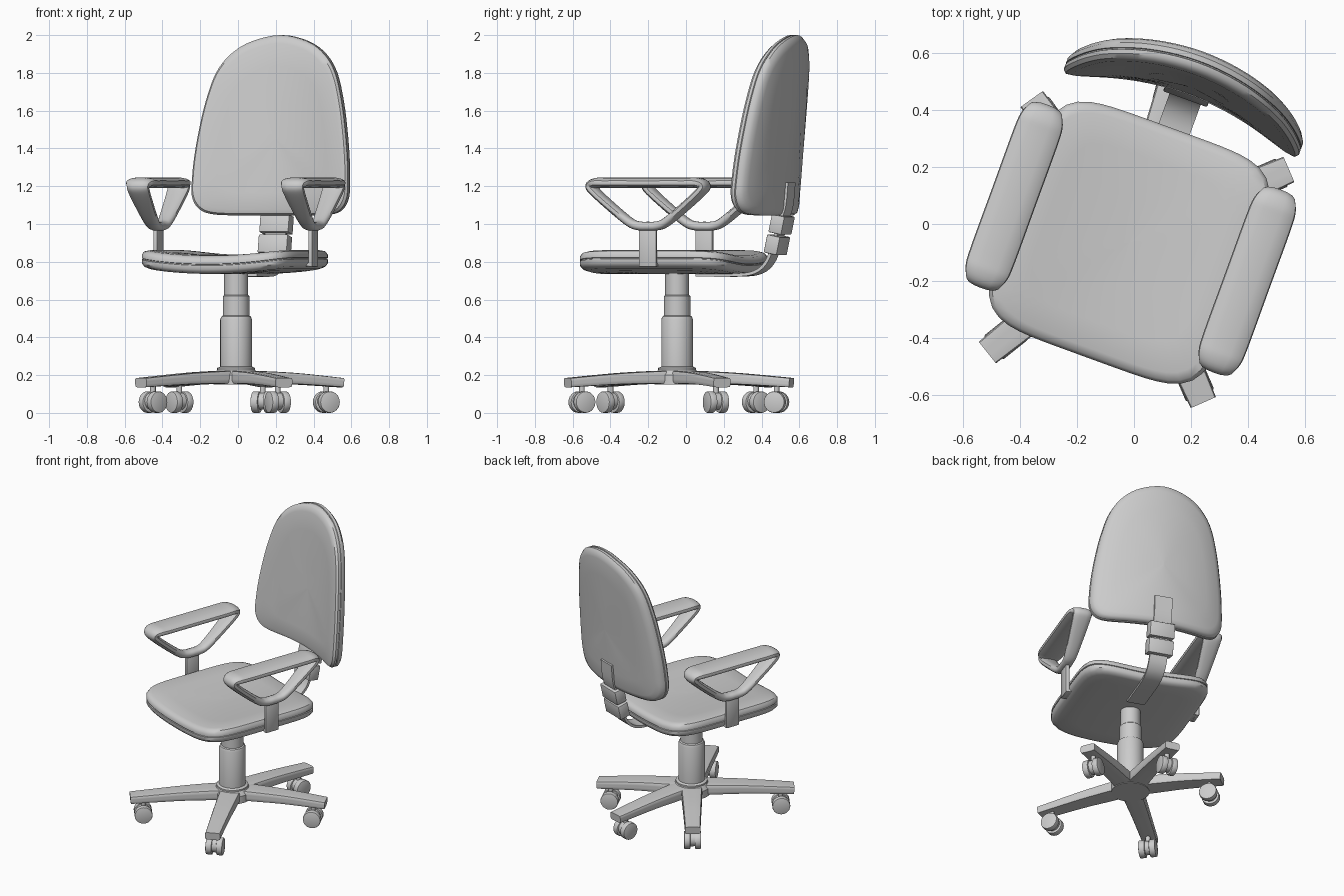
import bpy, bmesh, math
from mathutils import Matrix, Vector

if "Cube" in bpy.data.objects:
    bpy.data.objects.remove(bpy.data.objects["Cube"])

AXIS = Matrix.Translation((-0.01, -0.047, 0))
UPPER = AXIS @ Matrix.Rotation(math.radians(-20), 4, 'Z')   # seat swivelled on the base


def finish(name, bm, mat, angle=35):
    bmesh.ops.recalc_face_normals(bm, faces=bm.faces)
    me = bpy.data.meshes.new(name)
    bm.to_mesh(me)
    bm.free()
    me.transform(mat)
    me.shade_smooth()
    me.set_sharp_from_angle(angle=math.radians(angle))
    ob = bpy.data.objects.new(name, me)
    bpy.context.collection.objects.link(ob)
    return ob


def skin(bm, rings, closed=False):
    vs = [[bm.verts.new(p) for p in r] for r in rings]
    n = len(vs[0])
    pairs = list(zip(vs, vs[1:])) + ([(vs[-1], vs[0])] if closed else [])
    for a, b in pairs:
        for i in range(n):
            j = (i + 1) % n
            bm.faces.new((a[i], a[j], b[j], b[i]))
    if not closed:
        bm.faces.new(vs[0])
        bm.faces.new(vs[-1])


def superellipse(a, b, n, count, phase=0.0):
    pts = []
    for i in range(count):
        t = 2 * math.pi * i / count + phase
        c, s = math.cos(t), math.sin(t)
        r = (abs(c) ** n + abs(s) ** n) ** (-1 / n)
        pts.append((a * c * r, b * s * r))
    return pts


def catmull(pts, steps, closed):
    pts = [Vector(p) for p in pts]
    n, out = len(pts), []
    for i in range(n if closed else n - 1):
        get = lambda k: pts[k % n] if closed else pts[max(0, min(n - 1, k))]
        p0, p1, p2, p3 = get(i - 1), get(i), get(i + 1), get(i + 2)
        for k in range(steps):
            t = k / steps
            out.append(0.5 * (2 * p1 + (p2 - p0) * t + (2 * p0 - 5 * p1 + 4 * p2 - p3) * t * t
                              + (3 * p1 - p0 - 3 * p2 + p3) * t ** 3))
    return out if closed else out + [pts[-1]]


def sweep(name, path, mat, thick=None, closed=False, power=2.5, count=16, steps=5):
    """Path points are (y, z, width, thickness) in the yz plane."""
    pts = catmull(path, steps, closed)
    rings, n = [], len(pts)
    for i, p in enumerate(pts):
        a = pts[(i - 1) % n] if closed else pts[max(i - 1, 0)]
        b = pts[(i + 1) % n] if closed else pts[min(i + 1, n - 1)]
        d = Vector((b[0] - a[0], b[1] - a[1])).normalized()
        sec = superellipse(p[2] / 2, p[3] / 2, power, count, math.pi / 4 if count == 4 else 0)
        rings.append([(w, p[0] - d.y * t, p[1] + d.x * t) for w, t in sec])
    bm = bmesh.new()
    skin(bm, rings, closed)
    return finish(name, bm, mat)


# cushion cross-section: (outline scale, fraction of thickness), with a seam groove
LEVELS = [(.01, 0), (.35, 0), (.7, 0), (.91, .01), (.97, .08), (1, .25), (1, .45), (.988, .47),
          (.988, .51), (1, .53), (1, .7), (.975, .88), (.92, .97), (.7, 1), (.35, 1), (.01, 1)]


def cushion(name, outline, place):
    bm = bmesh.new()
    skin(bm, [[place(a * s, b * s, t) for a, b in outline] for s, t in LEVELS])
    return finish(name, bm, UPPER, 40)


def cylinder(bm, r, depth, mat, seg=24):
    bmesh.ops.create_cone(bm, cap_ends=True, segments=seg, radius1=r, radius2=r, depth=depth, matrix=mat)


def box(name, size, mat, bevel=.006):
    bm = bmesh.new()
    bmesh.ops.create_cube(bm, size=1, matrix=Matrix.Diagonal((*size, 1)))
    bmesh.ops.bevel(bm, geom=bm.edges[:], offset=bevel, segments=2, profile=.5, affect='EDGES')
    return finish(name, bm, mat)


# seat: dished across its width
cushion("seat", superellipse(.425, .43, 5.5, 80),
        lambda a, b, t: (a, b - .02, .735 + .1 * t + .035 * (a / .42) ** 2))

# backrest: arched outline, curved and leaning back
half = [(.2, 1.045), (.34, 1.053), (.405, 1.085), (.437, 1.15), (.438, 1.25), (.43, 1.36), (.411, 1.5),
        (.382, 1.65), (.335, 1.8), (.262, 1.9), (.155, 1.967)]
loop = [(0, 1.045)] + half + [(0, 2.0)] + [(-x, z) for x, z in reversed(half)]
outline = [(p.x, p.y - 1.45) for p in catmull(loop, 4, True)]
cushion("backrest", outline,
        lambda a, b, t: (a + .015, .625 + .08 * (b + .4) / .95 - .09 * (a / .42) ** 2 - .09 * t, b + 1.45))

# back support bar and its two clamp blocks
side = UPPER @ Matrix.Translation((.012, 0, 0))
bar = [(.13, .73), (.36, .73), (.46, .745), (.52, .79), (.555, .86), (.58, .94), (.605, 1.02),
       (.63, 1.1), (.642, 1.22)]
sweep("back_bar", [(y, z, .125, .018) for y, z in bar], side, power=10, count=4)
for name, y, z in (("lower_clamp", .567, .89), ("upper_clamp", .593, .998)):
    box(name, (.165, .075, .098), side @ Matrix.Translation((0, y, z)) @ Matrix.Rotation(math.radians(-12), 4, 'X'))

# armrests: tapered triangular loops on flat posts
arm = [(.22, 1.218, .165, .055), (.285, 1.217, .155, .055), (.317, 1.203, .125, .05), (.30, 1.172, .12, .048),
       (.2, 1.085, .10, .048), (.1, 1.008, .08, .048), (.05, .99, .07, .048)]
arm_loop = [(0, 1.218, .165, .055)] + arm + [(0, .988, .07, .048)] + [(-y, z, w, t) for y, z, w, t in reversed(arm)]
for sx, label in ((-1, "left"), (1, "right")):
    at = UPPER @ Matrix.Translation((sx * .436, -.005, 0))
    sweep(label + "_armrest", arm_loop, at, closed=True)
    box(label + "_armrest_post", (.024, .098, .215), at @ Matrix.Translation((0, 0, .88)))
    box(label + "_armrest_foot", (.09, .098, .02), at @ Matrix.Translation((-sx * .035, 0, .785)))

# gas column, turned from a stepped profile
profile = [(.12, .15), (.12, .2), (.1, .228), (.1, .238), (.084, .245), (.084, .495), (.078, .51), (.07, .515),
           (.07, .618), (.063, .624), (.063, .75)]
bm = bmesh.new()
skin(bm, [[(r * math.cos(math.tau * i / 32), r * math.sin(math.tau * i / 32), z) for i in range(32)]
          for r, z in profile])
finish("column", bm, AXIS)

# unevenly spread base arms, each with a twin-wheel caster
for i, (ang, r) in enumerate(((23.3, .52), (75, .545), (125.7, .515), (218.7, .564), (293.6, .55))):
    leg = AXIS @ Matrix.Rotation(math.radians(ang - 90), 4, 'Z')
    tip = r + .082
    sweep(f"base_arm_{i + 1}", [(0, .19, .135, .07), (.15, .187, .13, .068), (.35, .18, .115, .06),
                                (tip, .16, .097, .05)], leg, power=8, count=24)
    bm = bmesh.new()
    turn = Matrix.Rotation(math.pi / 2, 4, 'Y')
    for s in (-1, 1):
        cylinder(bm, .057, .04, Matrix.Translation((s * .034, 0, .057)) @ turn)
    bmesh.ops.bevel(bm, geom=[e for e in bm.edges if abs(e.verts[0].co.x - e.verts[1].co.x) < 1e-4],
                    offset=.006, segments=2, profile=.5, affect='EDGES')
    cylinder(bm, .045, .03, Matrix.Translation((0, 0, .062)) @ turn)
    cylinder(bm, .015, .06, Matrix.Translation((0, 0, .115)), 12)
    finish(f"caster_{i + 1}", bm, leg @ Matrix.Translation((0, r, 0)))
